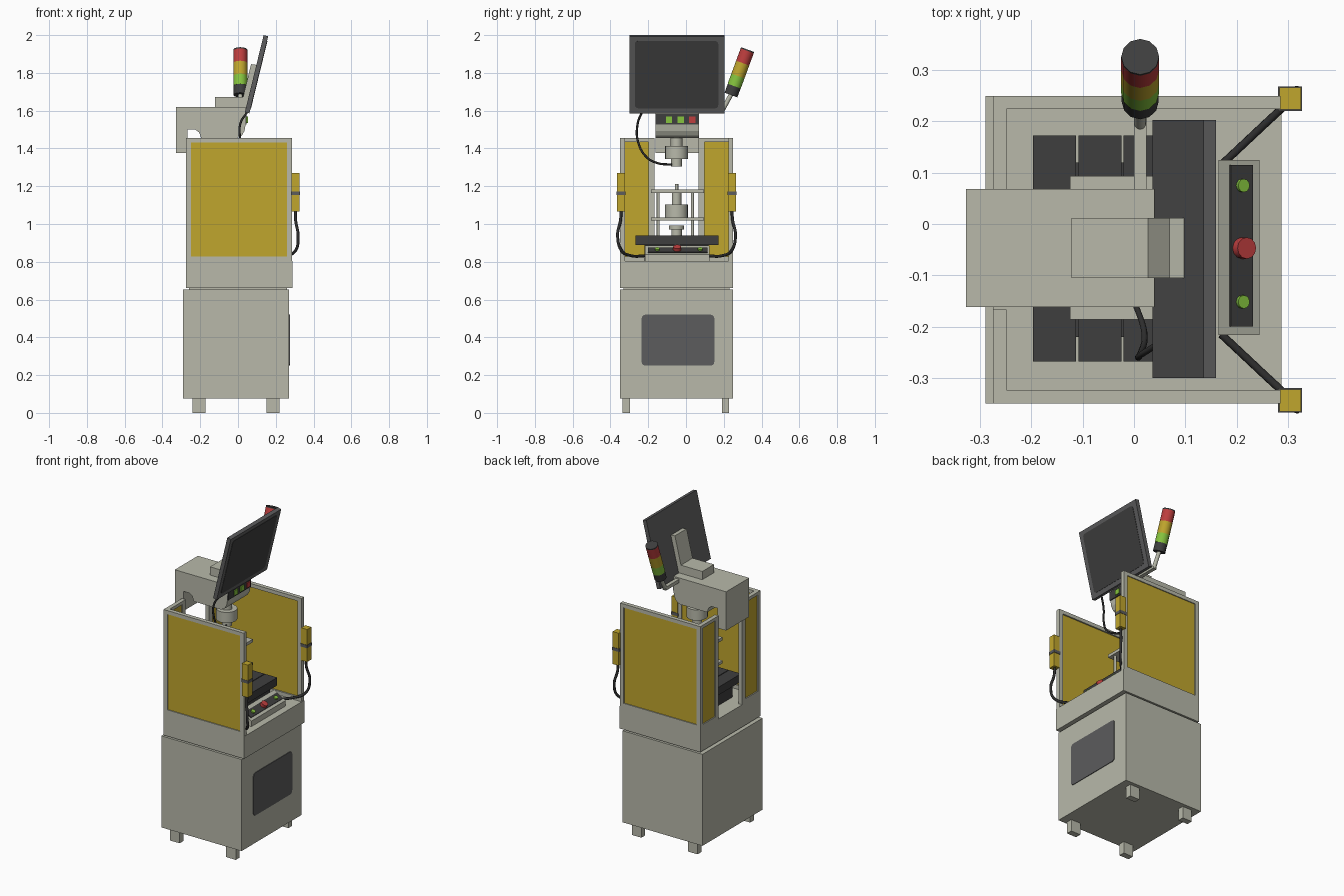
import bpy, bmesh, math
from mathutils import Matrix, Vector

if "Cube" in bpy.data.objects:
    bpy.data.objects.remove(bpy.data.objects["Cube"])


def srgb(c):
    return c / 12.92 if c < 0.04045 else ((c + 0.055) / 1.055) ** 2.4


def mat(name, r, g, b):
    m = bpy.data.materials.new(name)
    m.diffuse_color = (srgb(r / 255), srgb(g / 255), srgb(b / 255), 1)
    m.use_nodes = True
    m.node_tree.nodes["Principled BSDF"].inputs["Base Color"].default_value = m.diffuse_color
    return m


BODY = mat("warm_grey", 184, 185, 170)
YEL = mat("yellow", 192, 166, 45)
DARK = mat("charcoal", 62, 62, 62)
MID = mat("mid_grey", 92, 92, 93)
RED = mat("red", 190, 62, 62)
GRN = mat("green", 134, 196, 62)
BLK = mat("cable_black", 45, 45, 45)


def finish(name, bm, m, smooth=False):
    bmesh.ops.recalc_face_normals(bm, faces=bm.faces[:])
    me = bpy.data.meshes.new(name)
    bm.to_mesh(me)
    bm.free()
    me.materials.append(m)
    o = bpy.data.objects.new(name, me)
    bpy.context.collection.objects.link(o)
    if smooth:
        bpy.context.view_layer.objects.active = o
        o.select_set(True)
        bpy.ops.object.shade_smooth_by_angle(angle=math.radians(35))
        o.select_set(False)
    return o


def box(name, x0, x1, y0, y1, z0, z1, m):
    bm = bmesh.new()
    bmesh.ops.create_cube(bm, size=1, matrix=Matrix.Translation(
        ((x0 + x1) / 2, (y0 + y1) / 2, (z0 + z1) / 2)) @ Matrix.Diagonal((x1 - x0, y1 - y0, z1 - z0, 1)))
    return finish(name, bm, m)


def prism(name, pts, axis, a, b, m):
    """Extrude a profile: axis 'y' takes (x, z) points, axis 'x' takes (y, z)."""
    bm = bmesh.new()
    f = bm.faces.new([bm.verts.new((p, a, q) if axis == 'y' else (a, p, q)) for p, q in pts])
    r = bmesh.ops.extrude_face_region(bm, geom=[f])
    d = (0, b - a, 0) if axis == 'y' else (b - a, 0, 0)
    bmesh.ops.translate(bm, vec=d, verts=[v for v in r['geom'] if isinstance(v, bmesh.types.BMVert)])
    return finish(name, bm, m)


def round_rect(y0, y1, z0, z1, r):
    pts = []
    for k, (cy, cz) in enumerate([(y1 - r, z1 - r), (y0 + r, z1 - r), (y0 + r, z0 + r), (y1 - r, z0 + r)]):
        for i in range(4):
            t = math.radians(90 * k + 30 * i)
            pts.append((cy + r * math.cos(t), cz + r * math.sin(t)))
    return pts


def rod(name, p, q, r, m, n=20):
    p, q = Vector(p), Vector(q)
    rot = (q - p).to_track_quat('Z', 'Y').to_matrix().to_4x4()
    bm = bmesh.new()
    bmesh.ops.create_cone(bm, cap_ends=True, segments=n, radius1=r, radius2=r, depth=(q - p).length,
                          matrix=Matrix.Translation((p + q) / 2) @ rot)
    return finish(name, bm, m, True)


def cable(name, pts, r, m):
    cu = bpy.data.curves.new(name, 'CURVE')
    cu.dimensions = '3D'
    cu.bevel_depth, cu.bevel_resolution, cu.resolution_u = r, 2, 6
    cu.use_fill_caps = True
    s = cu.splines.new('BEZIER')
    s.bezier_points.add(len(pts) - 1)
    for b, p in zip(s.bezier_points, pts):
        b.co = p
        b.handle_left_type = b.handle_right_type = 'AUTO'
    cu.materials.append(m)
    o = bpy.data.objects.new(name, cu)
    bpy.context.collection.objects.link(o)
    o.select_set(True)
    bpy.context.view_layer.objects.active = o
    bpy.ops.object.convert(target='MESH')
    bpy.context.object.select_set(False)


YC = -0.05  # centre plane of the machine in y

# Cabinet, feet, door plate and deck
box("cabinet", -0.29, 0.27, -0.35, 0.25, 0.075, 0.653, BODY)
for i, x in enumerate((-0.24, 0.152)):
    for j, y in enumerate((-0.335, 0.19)):
        box(f"foot_{i}{j}", x, x + 0.067, y, y + 0.038, 0, 0.08, BODY)
prism("cabinet_door_plate", round_rect(-0.235, 0.15, 0.25, 0.52, 0.02), 'x', 0.265, 0.274, MID)
box("deck_spacer", -0.26, 0.26, -0.33, 0.23, 0.65, 0.665, BODY)
box("deck", -0.275, 0.288, -0.35, 0.25, 0.662, 0.803, BODY)

# Guard enclosure, mirrored left and right
T = 0.026
for side, s in (("left", -1), ("right", 1)):
    def sbox(name, x0, x1, a, b, z0, z1, m):
        ya, yb = sorted((YC + s * a, YC + s * b))
        return box(f"{side}_{name}", x0, x1, ya, yb, z0, z1, m)
    sbox("rear_post", -0.275, -0.249, 0.3 - T, 0.3, 0.8, 1.455, BODY)
    sbox("front_post", 0.26, 0.286, 0.3 - T, 0.3, 0.8, 1.455, BODY)
    sbox("top_rail", -0.249, 0.26, 0.3 - T, 0.3, 1.432, 1.455, BODY)
    sbox("bottom_rail", -0.249, 0.26, 0.3 - T, 0.3, 0.8, 0.828, BODY)
    sbox("side_panel", -0.25, 0.262, 0.283, 0.294, 0.825, 1.435, YEL)
    sbox("back_inner_post", -0.275, -0.249, 0.117, 0.149, 0.8, 1.455, BODY)
    sbox("back_top_rail", -0.275, -0.249, 0.149, 0.274, 1.435, 1.455, BODY)
    sbox("back_bottom_rail", -0.275, -0.249, 0.149, 0.274, 0.8, 0.828, BODY)
    sbox("back_panel", -0.268, -0.257, 0.148, 0.276, 0.825, 1.438, YEL)
    # Handle-shaped safety sensors with their cables
    sbox("sensor", 0.284, 0.326, 0.273, 0.316, 1.065, 1.27, YEL)
    sbox("sensor_band", 0.281, 0.328, 0.270, 0.318, 1.153, 1.172, MID)
    cable(f"{side}_sensor_cable", [(x, YC + s * y, z) for x, y, z in (
        (0.304, 0.293, 1.07), (0.305, 0.297, 1.02), (0.318, 0.312, 0.94), (0.305, 0.292, 0.86),
        (0.25, 0.24, 0.832), (0.17, 0.165, 0.832))], 0.008, BLK)

# Slotted work table
box("table_base", -0.17, 0.14, -0.22, 0.12, 0.8, 0.9, DARK)
for i in range(4):
    x = -0.197 + i * 0.0885
    box(f"table_slab_{i}", x, x + 0.084, -0.268, 0.173, 0.89, 0.94, DARK)

# Press fixture: plates, guide rods, die
FX = -0.043
box("fixture_top_plate", -0.125, 0.038, -0.186, 0.094, 1.163, 1.182, BODY)
box("fixture_die_plate", -0.125, 0.038, -0.186, 0.094, 1.018, 1.035, BODY)
for x in (-0.105, 0.018):
    for y in (-0.147, 0.034):
        rod("guide_rod", (x, y, 0.935), (x, y, 1.17), 0.008, BODY, 12)
for name, r, z0, z1 in (("part_nest", 0.028, 0.935, 0.985), ("part_nest_flange", 0.04, 0.97, 0.992),
                        ("die_collar", 0.06, 1.03, 1.102), ("die_shaft", 0.025, 1.1, 1.17),
                        ("die_pin", 0.009, 1.17, 1.213),
                        ("spindle_tip", 0.029, 1.305, 1.35), ("spindle_collar", 0.061, 1.345, 1.412),
                        ("spindle_shaft", 0.031, 1.41, 1.46)):
    rod(name, (FX, YC, z0), (FX, YC, z1), r, BODY)

# Press head as one side profile
prism("press_head", [(-0.328, 1.375), (-0.328, 1.62), (0.04, 1.62), (0.04, 1.525), (0.034, 1.492),
                     (0.02, 1.468), (-0.005, 1.455), (-0.195, 1.455), (-0.206, 1.485), (-0.226, 1.5),
                     (-0.268, 1.5), (-0.268, 1.375)], 'y', -0.162, 0.068, BODY)
box("head_top_box", -0.122, 0.04, -0.105, 0.012, 1.615, 1.672, BODY)
box("head_button_panel", 0.036, 0.046, -0.162, 0.066, 1.527, 1.582, DARK)
for name, y, m in (("head_button_1", -0.09, GRN), ("head_button_2", -0.028, GRN), ("head_button_3", 0.034, RED)):
    box(name, 0.044, 0.052, y - 0.017, y + 0.017, 1.536, 1.568, m)

# Tilted monitor and mount
place = Matrix.Translation((0.098, YC, 1.7925)) @ Matrix.Rotation(math.atan(0.1 / 0.41), 4, 'Y')
for o in (box("monitor", -0.0125, 0.0125, -0.25, 0.253, -0.21, 0.21, MID),
          prism("monitor_screen", round_rect(-0.221, 0.221, -0.182, 0.185, 0.018), 'x', 0.011, 0.0145, DARK)):
    o.data.transform(place)
prism("monitor_mount", [(0.02, 1.6), (0.024, 1.66), (0.069, 1.846), (0.1, 1.842), (0.05, 1.62), (0.04, 1.6)],
      'y', -0.105, 0.012, BODY)
cable("monitor_cable", [(0.05, -0.232, 1.595), (0.012, -0.256, 1.53), (0.012, -0.255, 1.44), (0.02, -0.21, 1.355),
                        (0.0, -0.15, 1.322), (-0.03, -0.075, 1.315)], 0.006, BLK)

# Stack light on a bent arm
base, d = Vector((0.012, 0.238, 1.683)), Vector((0, 0.345, 0.939)).normalized()
for name, a, b, r, m in (("light_base", 0, 0.05, 0.036, DARK), ("light_green", 0.05, 0.107, 0.037, GRN),
                         ("light_amber", 0.107, 0.18, 0.037, YEL), ("light_red", 0.18, 0.249, 0.037, RED),
                         ("light_cap", 0.249, 0.256, 0.037, DARK)):
    rod(name, base + d * a, base + d * b, r, m, 12)
box("light_arm", 0, 0.024, 0.06, 0.2, 1.59, 1.612, BODY)
rod("light_stem", (0.012, 0.19, 1.597), base + d * 0.005, 0.012, BODY, 12)

# Operator button box with sloped top
prism("operator_box", [(0.165, 0.8), (0.245, 0.8), (0.245, 0.838), (0.165, 0.885)], 'y', -0.217, 0.125, BODY)
n = Vector((0.047, 0, 0.08)).normalized()
t = Vector((0.08, 0, -0.047)).normalized()
c = Vector((0.208, 0, 0.8597))
prism("operator_panel", [((c + t * u + n * v).x, (c + t * u + n * v).z)
                         for u, v in ((-0.025, -0.003), (0.025, -0.003), (0.025, 0.005), (-0.025, 0.005))],
      'y', -0.2, 0.115, DARK)
for name, y, r, h, m in (("start_button_left", -0.152, 0.013, 0.013, GRN), ("start_button_right", 0.075, 0.013, 0.013, GRN),
                         ("stop_button", -0.047, 0.021, 0.024, RED)):
    p = c + Vector((0, y, 0))
    rod(name, p, p + n * h, r, m, 12)
